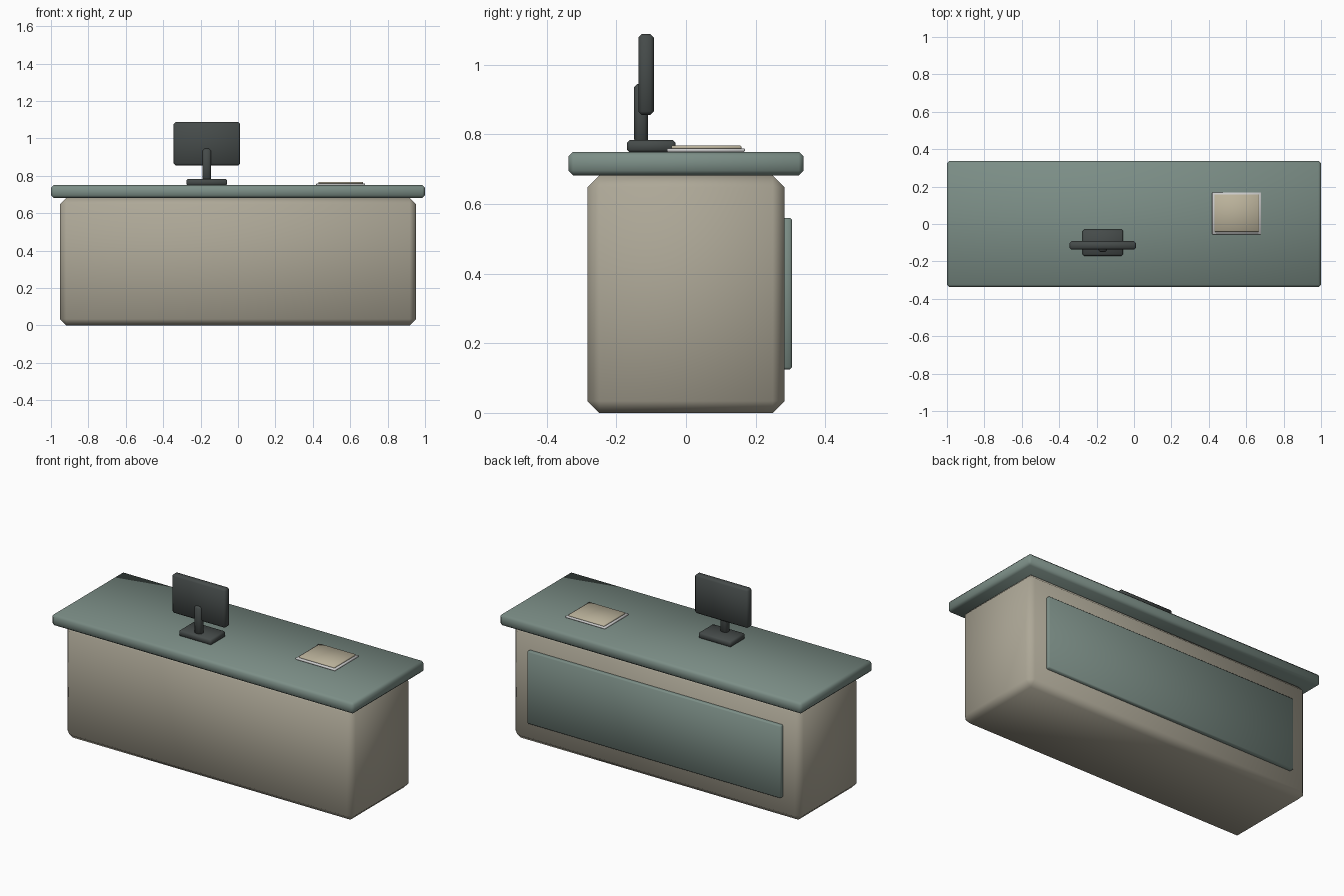
import bpy
from math import radians

if "Cube" in bpy.data.objects:
    bpy.data.objects.remove(bpy.data.objects["Cube"])


def material(name, rgb):
    m = bpy.data.materials.new(name)
    m.diffuse_color = (*rgb, 1)
    m.use_nodes = True
    m.node_tree.nodes["Principled BSDF"].inputs["Base Color"].default_value = m.diffuse_color
    return m


BEIGE = material("beige", (0.42, 0.39, 0.31))
GREEN = material("grey_green", (0.20, 0.27, 0.24))
DARK = material("charcoal", (0.06, 0.07, 0.068))
PAPER = material("paper", (0.50, 0.45, 0.33))


def box(name, x, y, z, bevel, mat=None):
    """Chamfered, smooth-shaded box given by its (min, max) extents."""
    ranges = (x, y, z)
    bpy.ops.mesh.primitive_cube_add(size=1, location=[(a + b) / 2 for a, b in ranges])
    ob = bpy.context.object
    ob.name = name
    ob.scale = [b - a for a, b in ranges]
    bpy.ops.object.transform_apply(location=False, rotation=False, scale=True)
    mod = ob.modifiers.new("chamfer", "BEVEL")
    mod.width = bevel
    mod.segments = 1
    mod.limit_method = 'NONE'
    bpy.ops.object.modifier_apply(modifier=mod.name)
    bpy.ops.object.shade_smooth_by_angle(angle=radians(60))
    if mat:
        ob.data.materials.append(mat)
    return ob


# Counter: body, overhanging top and rear inset panel
box("counter_body", (-0.952, 0.952), (-0.283, 0.283), (0, 0.682), 0.034, BEIGE)
box("counter_top", (-1, 1), (-0.338, 0.338), (0.682, 0.75), 0.014, GREEN)
box("back_panel", (-0.84, 0.84), (0.27, 0.305), (0.125, 0.56), 0.006, GREEN)

# Monitor: foot, neck and screen
box("monitor_foot", (-0.275, -0.058), (-0.17, -0.03), (0.748, 0.784), 0.008, DARK)
box("monitor_neck", (-0.19, -0.144), (-0.149, -0.109), (0.775, 0.945), 0.010, DARK)
box("monitor_screen", (-0.344, 0.011), (-0.137, -0.092), (0.856, 1.088), 0.010, DARK)

# Paper tray with a stack of sheets
box("paper_tray", (0.418, 0.68), (-0.055, 0.169), (0.749, 0.760), 0.003)
box("paper_stack", (0.43, 0.668), (-0.042, 0.159), (0.756, 0.768), 0.003, PAPER)
